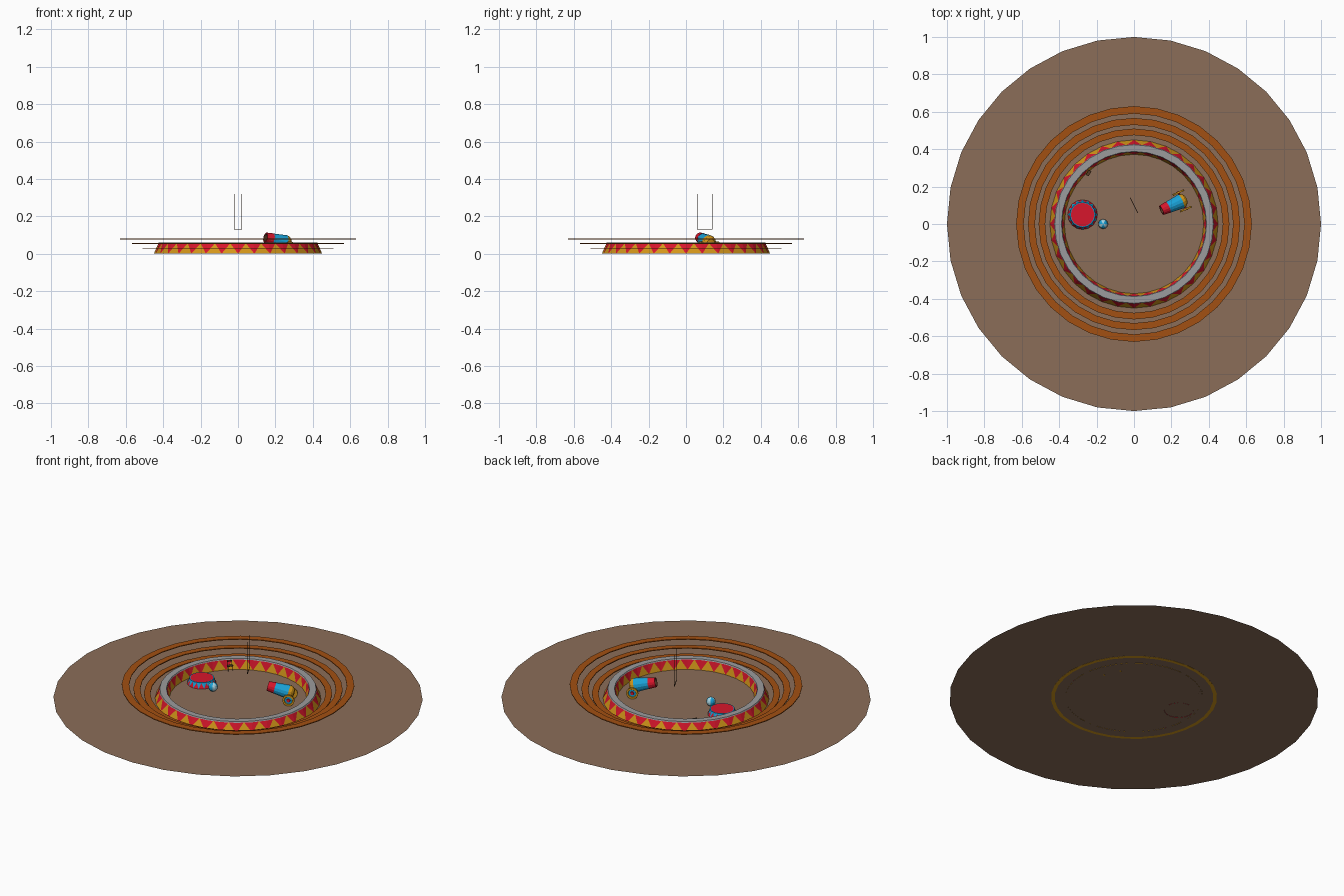
import bpy, bmesh, math
from mathutils import Vector, Matrix

if "Cube" in bpy.data.objects:
    bpy.data.objects.remove(bpy.data.objects["Cube"])

COLORS = {
    "earth": (0.26, 0.155, 0.098), "bench_wood": (0.36, 0.08, 0.006),
    "grey": (0.33, 0.33, 0.34), "gold": (0.66, 0.31, 0.01),
    "red": (0.68, 0.008, 0.025), "blue": (0.01, 0.36, 0.68),
    "pale_blue": (0.40, 0.66, 0.75), "dark_brown": (0.09, 0.045, 0.02),
}
MATS = {}
for key, c in COLORS.items():
    m = bpy.data.materials.new(key)
    m.diffuse_color = (*c, 1)
    m.use_nodes = True
    m.node_tree.nodes["Principled BSDF"].inputs["Base Color"].default_value = m.diffuse_color
    MATS[key] = m


def finish(name, bm, mats, matrix=None):
    me = bpy.data.meshes.new(name)
    if matrix:
        bm.transform(matrix)
    bm.to_mesh(me)
    bm.free()
    for k in mats:
        me.materials.append(MATS[k])
    ob = bpy.data.objects.new(name, me)
    bpy.context.collection.objects.link(ob)
    return ob


def polar(r, a, z):
    return Vector((r * math.cos(a), r * math.sin(a), z))


def lathe(name, profile, n, mats, bands=None, matrix=None, closed=False):
    """Spin (r, z) points; bands gives a colour index for each profile step."""
    bm = bmesh.new()
    rings = [[bm.verts.new(polar(r, math.tau * i / n, z)) for i in range(n)]
             for r, z in profile]
    steps = len(profile) if closed else len(profile) - 1
    for s in range(steps):
        lo, hi = rings[s], rings[(s + 1) % len(rings)]
        for i in range(n):
            j = (i + 1) % n
            f = bm.faces.new((lo[i], lo[j], hi[j], hi[i]))
            f.material_index = bands[s] if bands else 0
    bmesh.ops.remove_doubles(bm, verts=bm.verts, dist=1e-5)
    bmesh.ops.recalc_face_normals(bm, faces=bm.faces)
    return finish(name, bm, mats, matrix)


def zigzag_wall(name, r0, r1, z0, z1, n, lower, upper, inward=False, matrix=None):
    """Sloped round wall of upright triangles against a second colour."""
    bm = bmesh.new()
    for i in range(n):
        a, b = math.tau * i / n, math.tau * (i + 1) / n
        b0, b1, t0, t1 = [bm.verts.new(p) for p in (
            polar(r0, a, z0), polar(r0, b, z0), polar(r1, a, z1), polar(r1, b, z1))]
        tm = bm.verts.new((t0.co + t1.co) / 2)
        for tri, k in (((b0, b1, tm), 0), ((b0, tm, t0), 1), ((b1, t1, tm), 1)):
            bm.faces.new(tri[::-1] if inward else tri).material_index = k
    bmesh.ops.remove_doubles(bm, verts=bm.verts, dist=1e-5)
    return finish(name, bm, [lower, upper], matrix)


def rod(name, p, q, r, mat, n=6):
    p, q = Vector(p), Vector(q)
    d = q - p
    mtx = Matrix.Translation(p) @ d.to_track_quat('Z', 'Y').to_matrix().to_4x4()
    return lathe(name, [(0, 0), (r, 0), (r, d.length), (0, d.length)], n, [mat], matrix=mtx)


def box(name, size, matrix, mat):
    bm = bmesh.new()
    bmesh.ops.create_cube(bm, size=1)
    bmesh.ops.scale(bm, vec=size, verts=bm.verts)
    return finish(name, bm, [mat], matrix)


# ground disc
bm = bmesh.new()
bmesh.ops.create_circle(bm, cap_ends=True, segments=32, radius=1)
finish("ground_disc", bm, ["earth"], Matrix.Translation((0, 0, 0.001)))

# three floating bench rings
for i, (ri, ro, z) in enumerate(((0.475, 0.51, 0.03), (0.53, 0.567, 0.055), (0.59, 0.63, 0.08))):
    lathe(f"bench_ring_{i + 1}", [(ri, z - .003), (ro, z - .003), (ro, z + .002), (ri, z + .002)],
          32, ["bench_wood"], closed=True)

# ring curb: patterned walls, grey top, gold foot
zigzag_wall("curb_outer_wall", 0.45, 0.425, 0, 0.056, 32, "gold", "red")
zigzag_wall("curb_inner_wall", 0.372, 0.387, 0, 0.056, 32, "gold", "red", inward=True)
lathe("curb_top", [(0.385, .054), (0.427, .054), (0.424, .06), (0.388, .06)],
      32, ["grey"], closed=True)
lathe("curb_foot", [(0.45, 0), (0.43, 0)], 32, ["gold"])

# animal pedestal
at = Matrix.Translation((-0.275, 0.05, 0))
zigzag_wall("pedestal_side", 0.08, 0.068, 0, 0.03, 16, "red", "blue", matrix=at)
lathe("pedestal_top", [(0.068, .03), (0.068, .034), (0.063, .034), (0, .034)], 16,
      ["blue", "red"], [0, 0, 1], at)

# striped ball
bm = bmesh.new()
bmesh.ops.create_uvsphere(bm, u_segments=12, v_segments=8, radius=0.026)
for f in bm.faces:
    c = f.calc_center_median()
    f.material_index = int((math.atan2(c.y, c.x) + math.pi) / (math.pi / 3)) % 2
finish("ball", bm, ["pale_blue", "blue"], Matrix.Translation((-0.165, 0, 0.027)))

# cannon barrel, tilted towards the muzzle
yaw, pitch = math.radians(204.5), math.radians(13)
fwd = Vector((math.cos(yaw), math.sin(yaw), 0))
side = Vector((-fwd.y, fwd.x, 0))
aim = fwd * math.cos(pitch) + Vector((0, 0, math.sin(pitch)))
breech = Vector((0.262, 0.126, 0.058))
mtx = Matrix.Translation(breech) @ aim.to_track_quat('Z', 'Y').to_matrix().to_4x4()
lathe("cannon_barrel",
      [(0, -.02), (.024, -.016), (.036, -.004), (.040, .012), (.031, .09), (.032, .09),
       (.027, .13), (.021, .13), (.019, .09), (0, .09)], 14,
      ["gold", "blue", "red", "dark_brown"], [0, 0, 0, 1, 2, 2, 2, 3, 3], mtx)

# cannon wheels and axle
axle = Vector((0.2575, 0.124, 0.033))
for label, s in (("left", 1), ("right", -1)):
    d = side * s
    m = Matrix.Translation(axle + d * 0.044) @ d.to_track_quat('Z', 'Y').to_matrix().to_4x4()
    lathe(f"cannon_wheel_{label}",
          [(0, 0), (.033, 0), (.033, .009), (.023, .009), (.021, .006), (.011, .006),
           (.009, .011), (0, .011)], 14,
          ["gold", "blue", "red"], [0, 0, 0, 0, 1, 2, 2], m)
rod("cannon_axle", axle - side * 0.045, axle + side * 0.045, 0.006, "red", 8)

# hanging trapeze
a, b = Vector((-0.02, 0.14, 0.13)), Vector((0.02, 0.06, 0.13))
rod("trapeze_bar", a, b, 0.002, "dark_brown")
for i, p in enumerate((a, b)):
    rod(f"trapeze_rope_{i + 1}", p, p + Vector((0, 0, 0.19)), 0.0012, "dark_brown", 4)

# small chair beside the curb
place = Matrix.Translation((-0.243, 0.272, 0)) @ Matrix.Rotation(math.radians(58), 4, 'Z')
box("chair_seat", (0.03, 0.018, 0.004), place @ Matrix.Translation((0, 0, 0.028)), "dark_brown")
for sx in (-1, 1):
    for sy in (-1, 1):
        h = 0.056 if sy > 0 else 0.028
        box("chair_leg", (0.003, 0.003, h),
            place @ Matrix.Translation((sx * 0.013, sy * 0.0075, h / 2)), "dark_brown")
box("chair_back", (0.03, 0.003, 0.006), place @ Matrix.Translation((0, 0.0075, 0.053)), "dark_brown")
